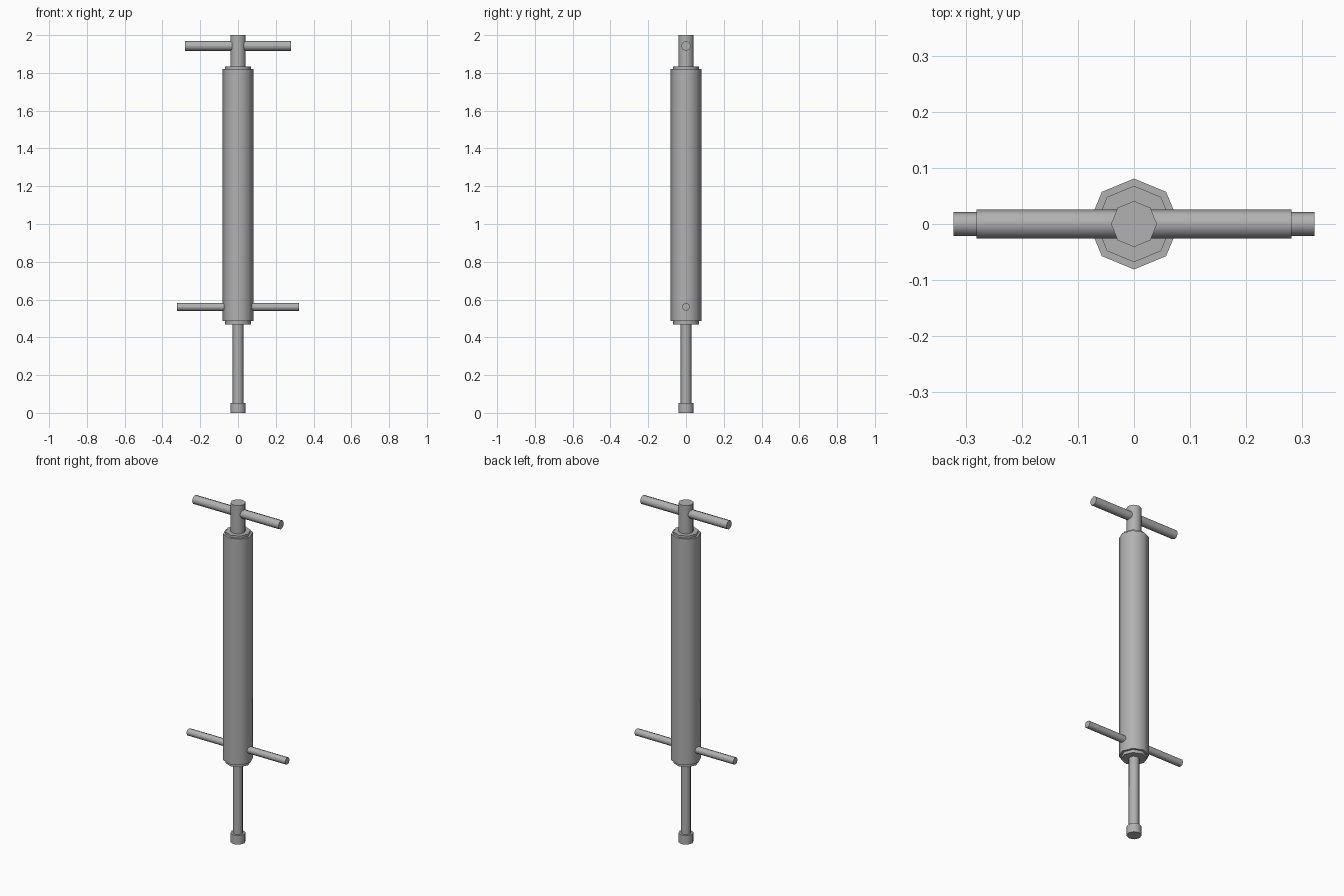
import bpy
from math import pi, radians

if "Cube" in bpy.data.objects:
    bpy.data.objects.remove(bpy.data.objects["Cube"])

SIDES = 8

# Dark grey metal
metal = bpy.data.materials.new("dark_grey_metal")
metal.diffuse_color = (0.44, 0.44, 0.44, 1)
metal.use_nodes = True
metal.node_tree.nodes["Principled BSDF"].inputs["Base Color"].default_value = metal.diffuse_color


def finish(name):
    ob = bpy.context.object
    ob.name = name
    ob.data.materials.append(metal)
    bpy.ops.object.shade_smooth_by_angle(angle=radians(50))
    return ob


def upright(name, radius, z0, z1):
    """Vertical eight-sided cylinder from z0 to z1."""
    bpy.ops.mesh.primitive_cylinder_add(
        vertices=SIDES, radius=radius, depth=z1 - z0, location=(0, 0, (z0 + z1) / 2))
    return finish(name)


def crossbar(name, radius, half_length, z):
    """Horizontal bar along x, passing through the centre."""
    bpy.ops.mesh.primitive_cylinder_add(
        vertices=SIDES, radius=radius, depth=2 * half_length,
        location=(0, 0, z), rotation=(0, pi / 2, 0))
    return finish(name)


# Foot and lower rod
upright("foot_cap", 0.041, 0.0, 0.053)
upright("lower_rod", 0.028, 0.053, 0.47)

# Main tube with an end collar at each end
upright("lower_collar", 0.068, 0.469, 0.487)
upright("main_tube", 0.081, 0.487, 1.82)
upright("upper_collar", 0.068, 1.82, 1.833)

# Top post
upright("top_post", 0.041, 1.833, 2.0)

# Handle at the top and bar near the bottom
crossbar("top_handle", 0.026, 0.281, 1.943)
crossbar("lower_bar", 0.021, 0.322, 0.561)
